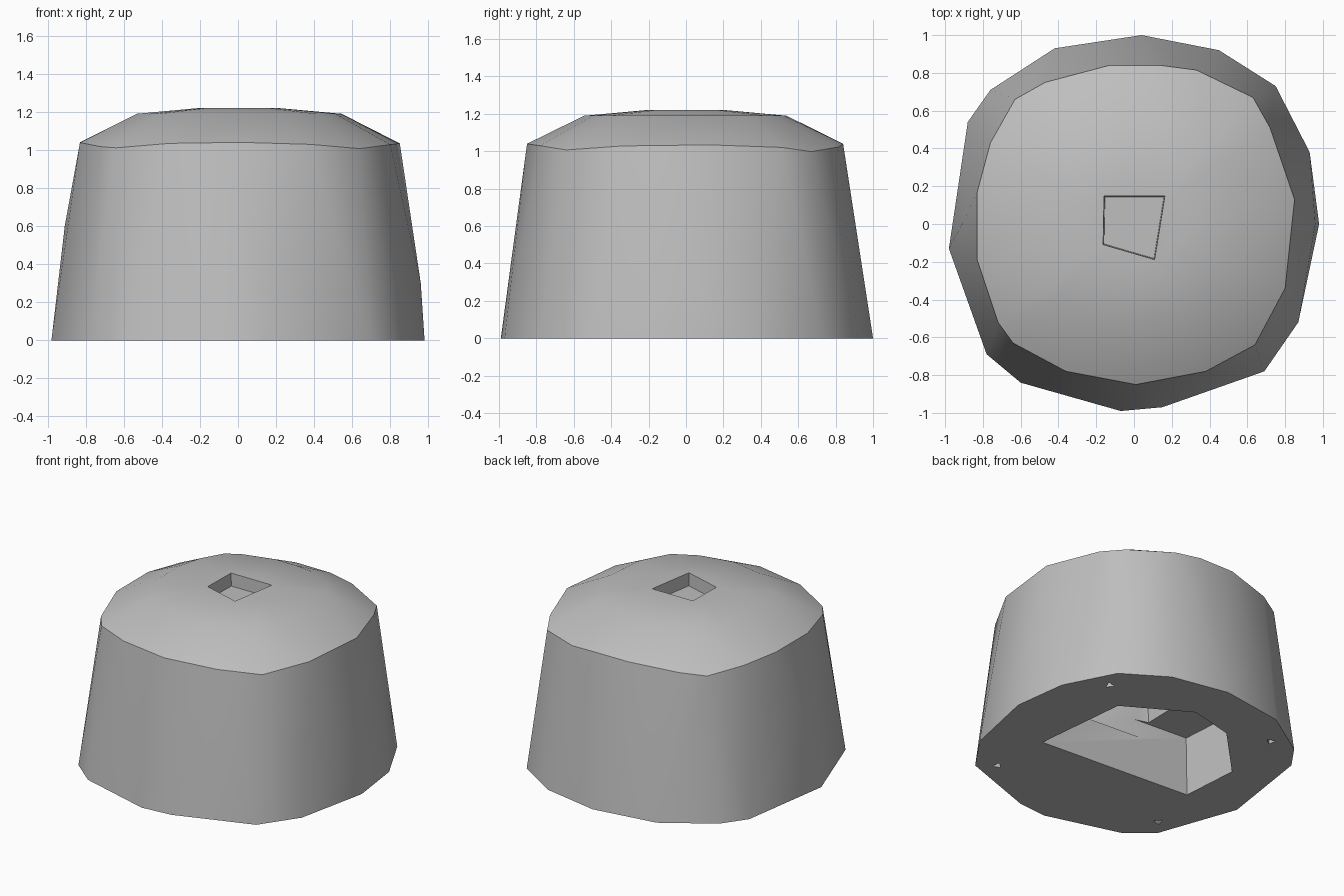
import bpy, bmesh, math
from mathutils import Vector

cube = bpy.data.objects.get("Cube")
if cube:
    bpy.data.objects.remove(cube, do_unlink=True)

grey = bpy.data.materials.new("plain grey")
grey.use_nodes = True
colour = (0.52, 0.52, 0.52, 1)
grey.diffuse_color = colour
grey.node_tree.nodes["Principled BSDF"].inputs["Base Color"].default_value = colour


def hull_object(name, points):
    """Closed convex solid around the given points."""
    bm = bmesh.new()
    verts = [bm.verts.new(p) for p in points]
    result = bmesh.ops.convex_hull(bm, input=verts)
    spare = {v for v in result["geom_interior"] + result["geom_unused"]
             if isinstance(v, bmesh.types.BMVert)}
    bmesh.ops.delete(bm, geom=list(spare), context="VERTS")
    bmesh.ops.dissolve_limit(bm, angle_limit=math.radians(0.3),
                             verts=bm.verts, edges=bm.edges)
    bmesh.ops.recalc_face_normals(bm, faces=bm.faces)
    mesh = bpy.data.meshes.new(name)
    bm.to_mesh(mesh)
    bm.free()
    mesh.materials.append(grey)
    obj = bpy.data.objects.new(name, mesh)
    bpy.context.collection.objects.link(obj)
    return obj


def ring(outline, z, scale=1.0):
    return [Vector((x * scale, y * scale, z)) for x, y in outline]


# Tapered body with a domed top
base = [(.04, 1), (.45, .92), (.75, .73), (.93, .38), (.98, 0), (.87, -.52),
        (.69, -.78), (.15, -.97), (-.07, -.99), (-.6, -.84), (-.78, -.69),
        (-.98, -.13), (-.88, .54), (-.76, .71), (-.42, .93)]
rim = [(-.13, .84), (.14, .84), (.33, .815), (.63, .67), (.72, .51), (.85, .13),
       (.8, -.34), (.64, -.64), (.38, -.78), (.01, -.85), (-.36, -.78),
       (-.64, -.63), (-.72, -.52), (-.83, -.19), (-.83, .17), (-.76, .43),
       (-.63, .66), (-.47, .75)]
rim_points = [Vector((x, y, 1.04 - 0.6 * max(0, math.hypot(x, y) - 0.85)))
              for x, y in rim]
points = ring(base, 0) + rim_points
points += ring(rim, 1.19, 0.64) + ring(rim, 1.22, 0.25)
points += [Vector((-.91, 0, .6)), Vector((.96, 0, .3))]
body = hull_object("knob_body", points)

# Square pocket in the crown
square = [(-.16, .15), (.165, .15), (.11, -.19), (-.165, -.11)]
cutters = [hull_object("crown_pocket_cutter",
                       ring(square, 1.13, 0.96) + ring(square, 1.3, 1.02))]

# Hollow underside with a deeper centre socket
hollow = [(.48, .41), (.035, .67), (-.29, .59), (-.64, .23), (-.61, -.19), (.55, -.27)]
cutters.append(hull_object("hollow_cutter", ring(hollow, -.1) + ring(hollow, .42, .98)))
cutters.append(hull_object("socket_cutter", ring(square, .3, 1.8) + ring(square, .7, 1.5)))

# Four tiny triangular pits around the underside
for i in range(4):
    a = math.radians(40 + 90 * i)
    centre = Vector((math.cos(a), math.sin(a))) * 0.9
    tri = [(centre.x + .035 * math.cos(a + t * math.tau / 3),
            centre.y + .035 * math.sin(a + t * math.tau / 3)) for t in range(3)]
    cutters.append(hull_object("pit_cutter", ring(tri, -.05) + ring(tri, .05)))

# Cut every recess, then remove the cutters
bpy.ops.object.select_all(action="DESELECT")
bpy.context.view_layer.objects.active = body
body.select_set(True)
for cutter in cutters:
    cutter.hide_render = True
    cut = body.modifiers.new("cut", "BOOLEAN")
    cut.operation = "DIFFERENCE"
    cut.solver = "EXACT"
    cut.object = cutter
    bpy.ops.object.modifier_apply(modifier=cut.name)
    bpy.data.objects.remove(cutter, do_unlink=True)

bpy.ops.object.shade_smooth_by_angle(angle=math.radians(32))
